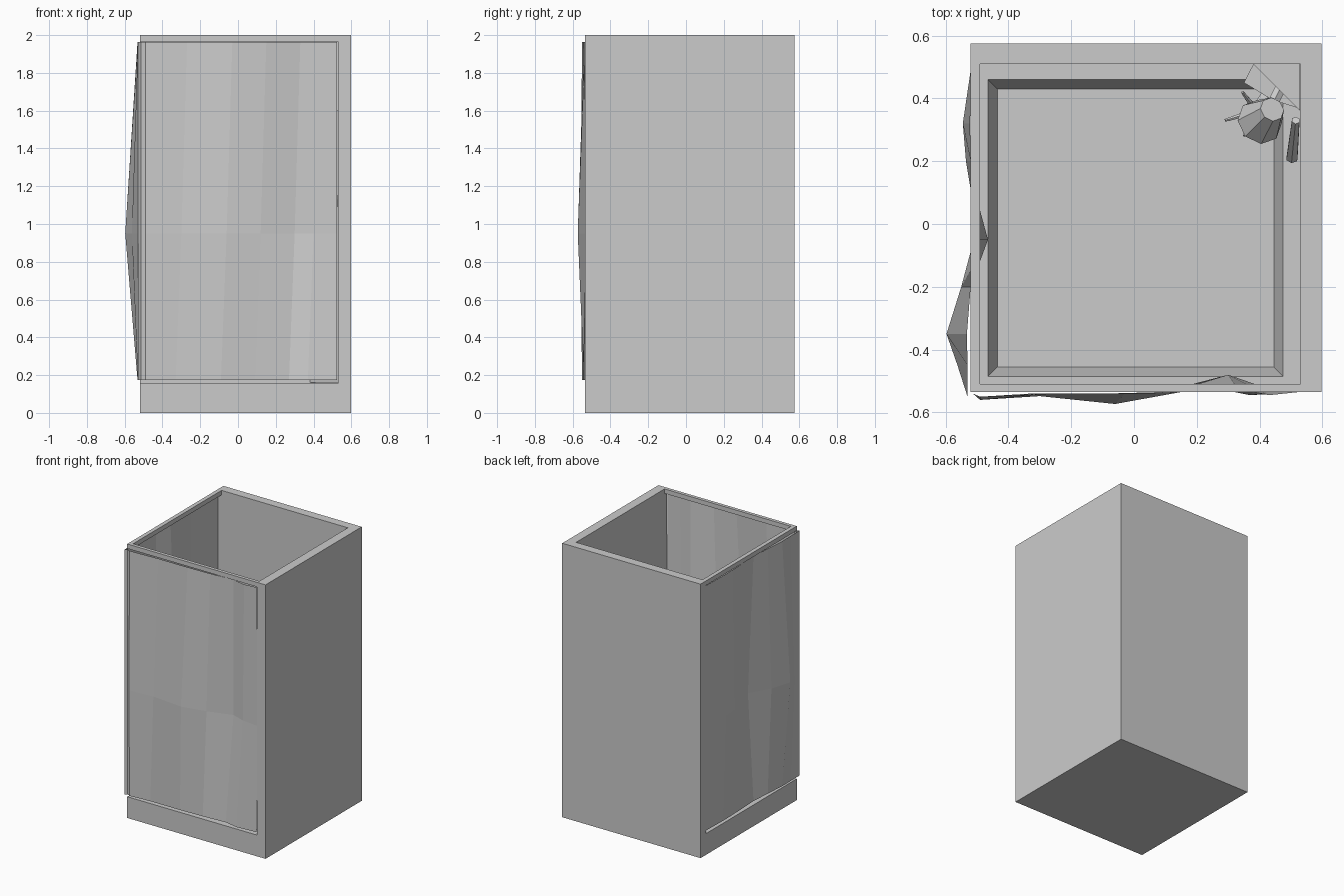
import bpy, bmesh
from mathutils import Vector

if "Cube" in bpy.data.objects:
    bpy.data.objects.remove(bpy.data.objects["Cube"])


def finish(name, bm):
    me = bpy.data.meshes.new(name)
    bm.to_mesh(me)
    bm.free()
    ob = bpy.data.objects.new(name, me)
    bpy.context.collection.objects.link(ob)
    return ob


def loft(name, rings, caps=True, closed=True):
    bm = bmesh.new()
    rows = [[bm.verts.new(p) for p in r] for r in rings]
    n = len(rows[0])
    for a, b in zip(rows, rows[1:]):
        for i in range(n if closed else n - 1):
            j = (i + 1) % n
            bm.faces.new((a[i], a[j], b[j], b[i]))
    if caps:
        bm.faces.new(rows[0][::-1])
        bm.faces.new(rows[-1])
        bmesh.ops.recalc_face_normals(bm, faces=bm.faces[:])
    return finish(name, bm)


def at(poly, z):
    return [(x, y, z) for x, y in poly]


def prism(name, poly, z0, z1):
    return loft(name, [at(poly, z0), at(poly, z1)])


def rect(x0, x1, y0, y1, z):
    return [(x0, y0, z), (x1, y0, z), (x1, y1, z), (x0, y1, z)]


def rod(name, a, b, r0, r1, sides=6):
    a, b = Vector(a), Vector(b)
    q = (b - a).to_track_quat('Z', 'Y')
    bm = bmesh.new()
    bmesh.ops.create_cone(bm, cap_ends=True, segments=sides, radius1=r0,
                          radius2=r1, depth=(b - a).length)
    for v in bm.verts:
        v.co = q @ v.co + (a + b) / 2
    return finish(name, bm)


# back and right walls
prism("walls", [(.597, -.535), (.597, .575), (-.52, .575), (-.52, .51),
                (.53, .51), (.53, -.535)], 0, 2)

# tray with sunken basin
loft("shower_tray", [rect(-.52, .53, -.535, .51, 0),
                     rect(-.52, .53, -.535, .51, .155),
                     rect(-.465, .475, -.485, .46, .155),
                     rect(-.435, .445, -.455, .43, .06)])

# curtain rail along the two open sides
prism("curtain_rail", [(-.52, -.535), (.53, -.535), (.53, -.51), (-.49, -.51),
                       (-.49, .51), (-.52, .51)], 1.967, 2)

# curtains: (position along side, edge offset, middle offset)
side = [(.51, -.517, -.517), (.32, -.522, -.545), (.2, -.52, -.535),
        (.08, -.515, -.50), (-.05, -.51, -.465), (-.2, -.52, -.55),
        (-.35, -.532, -.597), (-.45, -.53, -.562), (-.55, -.53, -.53)]
front = [(-.49, -.55, -.56), (-.3, -.54, -.548), (-.06, -.54, -.573),
         (.12, -.535, -.535), (.3, -.525, -.48), (.4, -.545, -.515),
         (.525, -.535, -.53)]
rows = []
for z, k, shift in ((.175, 2 - 1, -.03), (.95, 2, 0), (1.963, 1, .03)):
    row = [(p[k], p[0], z) for p in side] + [(-.513, -.54, z)]
    for i, p in enumerate(front):
        s = shift if 0 < i < len(front) - 1 else 0
        row.append((p[0] + s, p[k], z))
    rows.append(row)
loft("curtain", rows, caps=False, closed=False)

# corner column and its wider lower body
prism("corner_column", [(.529, .509), (.38, .509), (.529, .36)], .16, 1.6)
loft("column_body", [at([(.38, .509), (.35, .45), (.44, .395), (.52, .37)], z)
                     for z in (.85, 1.2)])

# shower head, arm and tap levers
rod("shower_arm", (.47, .44, 1.55), (.43, .36, 1.6), .02, .02)
rod("shower_head", (.44, .365, 1.62), (.40, .325, 1.52), .04, .075, 8)
rod("tap_body", (.44, .42, 1.02), (.38, .35, 1.02), .03, .02)
for name, tip in (("left_lever", (.29, .33, 1.04)), ("right_lever", (.35, .28, 1.04)),
                  ("top_lever", (.345, .42, 1.08))):
    rod(name, (.39, .36, 1.02), tip, .012, .005)

# handle hanging on the right wall
rod("wall_handle", (.515, .33, 1.15), (.503, .21, .98), .014, .02)
